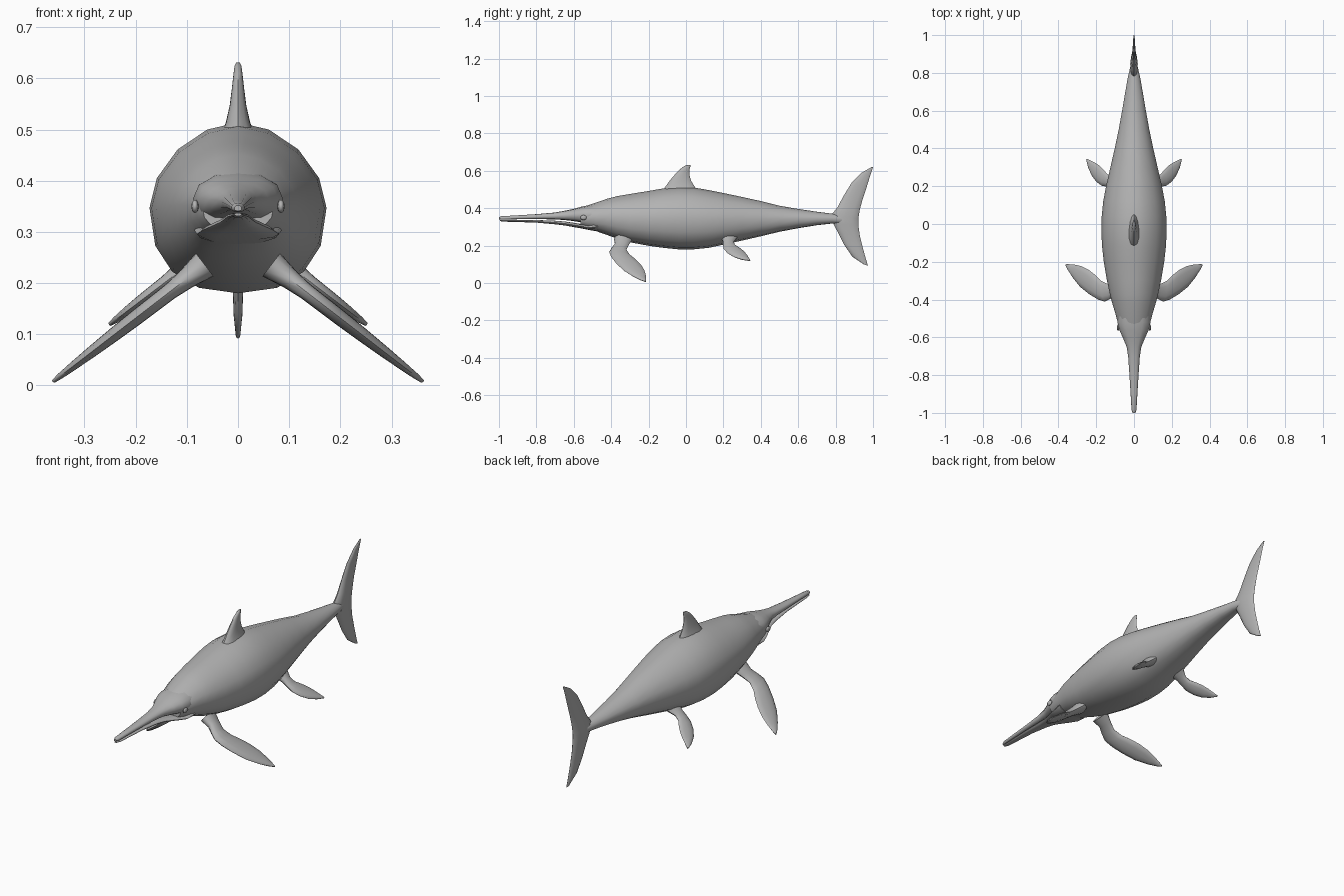
import bpy, bmesh, math
from mathutils import Vector

skin = bpy.data.materials.new("grey skin")
skin.diffuse_color = (0.45, 0.45, 0.45, 1)


def loft(name, rings, mirror=False):
    """Skin a list of equal rings and close both ends."""
    bm = bmesh.new()
    rows = [[bm.verts.new(p) for p in ring] for ring in rings]
    n = len(rows[0])
    for a, b in zip(rows, rows[1:]):
        for i in range(n):
            j = (i + 1) % n
            bm.faces.new((a[i], a[j], b[j], b[i]))
    bm.faces.new(rows[0])
    bm.faces.new(rows[-1])
    bmesh.ops.recalc_face_normals(bm, faces=bm.faces)
    mesh = bpy.data.meshes.new(name)
    bm.to_mesh(mesh)
    bm.free()
    mesh.materials.append(skin)
    ob = bpy.data.objects.new(name, mesh)
    bpy.context.collection.objects.link(ob)
    if mirror:
        ob.modifiers.new("mirror", 'MIRROR')
    bpy.ops.object.select_all(action='DESELECT')
    ob.select_set(True)
    bpy.context.view_layer.objects.active = ob
    bpy.ops.object.shade_smooth_by_angle(angle=math.radians(50))
    return ob


def power(v, e):
    return math.copysign(abs(v) ** e, v)


def trunk(name, stations, sides=16, low=0.85, high=1.1):
    """Rings across y from (y, half width, top, bottom)."""
    rings = []
    for y, w, top, bot in stations:
        ring = []
        for i in range(sides):
            a = 2 * math.pi * i / sides
            c, s = math.cos(a), math.sin(a)
            e = high if s > 0 else low
            ring.append((w * power(c, e), y,
                         (top + bot) / 2 + (top - bot) / 2 * power(s, e)))
        rings.append(ring)
    return loft(name, rings)


def fin(name, stations, normal, mirror=False):
    """Thin blade from (leading point, trailing point, thickness)."""
    n = Vector(normal).normalized()
    rings = []
    for lead, trail, t in stations:
        lead, trail = Vector(lead), Vector(trail)
        ring = []
        for i in range(12):
            a = 2 * math.pi * i / 12
            u = (1 - math.cos(a)) / 2
            ring.append(lead.lerp(trail, u) + n * (t / 2 * math.sin(a) * (1.15 - 0.4 * u)))
        rings.append(ring)
    return loft(name, rings, mirror)


# Body, from the back of the head to the tail stem
trunk("body", [
    (-.565, .070, .400, .300), (-.53, .084, .414, .290), (-.48, .097, .430, .277),
    (-.42, .115, .451, .256), (-.37, .128, .464, .238), (-.30, .143, .476, .218),
    (-.20, .160, .492, .199), (-.12, .169, .506, .188), (-.04, .173, .514, .180),
    (.04, .171, .511, .180), (.12, .163, .497, .188), (.20, .148, .481, .205),
    (.30, .125, .460, .227), (.40, .102, .438, .250), (.50, .081, .413, .274),
    (.60, .063, .396, .293), (.70, .046, .381, .309), (.78, .032, .371, .318),
    (.83, .020, .365, .318), (.88, .009, .355, .320)])

# Long beak: upper and lower jaw with a narrow gap
trunk("upper_jaw", [
    (-1.0, .007, .352, .341), (-.985, .013, .357, .339), (-.90, .018, .362, .341),
    (-.80, .024, .368, .342), (-.70, .031, .377, .340), (-.65, .039, .386, .337),
    (-.60, .060, .397, .331), (-.56, .078, .408, .324), (-.52, .088, .416, .314),
    (-.47, .085, .422, .310)], 12, 0.7, 0.95)
trunk("lower_jaw", [
    (-.995, .007, .337, .331), (-.97, .012, .336, .328), (-.80, .020, .337, .323),
    (-.70, .028, .333, .314), (-.65, .035, .329, .308), (-.60, .053, .322, .299),
    (-.56, .069, .315, .292), (-.52, .080, .308, .284), (-.47, .085, .330, .275)],
    12, 0.95, 0.7)

# Eyes: eyelid mound on each side of the head
bm = bmesh.new()
bmesh.ops.create_uvsphere(bm, u_segments=12, v_segments=8, radius=1)
for v in bm.verts:
    v.co = Vector((.084 + .007 * v.co.x, -.548 + .017 * v.co.y, .350 + .013 * v.co.z))
mesh = bpy.data.meshes.new("eyes")
bm.to_mesh(mesh)
bm.free()
mesh.materials.append(skin)
mesh.shade_smooth()
eyes = bpy.data.objects.new("eyes", mesh)
bpy.context.collection.objects.link(eyes)
eyes.modifiers.new("mirror", 'MIRROR')

# Dorsal fin
fin("dorsal_fin", [
    ((0, -.13, .485), (0, .07, .485), .075), ((0, -.11, .515), (0, .048, .513), .050),
    ((0, -.085, .550), (0, .028, .545), .034), ((0, -.055, .585), (0, .018, .578), .025),
    ((0, -.030, .610), (0, .018, .604), .019), ((0, -.008, .626), (0, .023, .622), .014),
    ((0, .008, .631), (0, .023, .631), .008)], (1, 0, 0))

# Crescent tail fluke, from upper tip to lower tip
fin("tail_fluke", [
    ((0, .995, .622), (0, 1.0, .619), .006), ((0, .94, .590), (0, .985, .575), .011),
    ((0, .885, .535), (0, .965, .510), .016), ((0, .845, .470), (0, .945, .450), .022),
    ((0, .810, .405), (0, .930, .395), .032), ((0, .775, .362), (0, .921, .345), .042),
    ((0, .785, .322), (0, .922, .305), .038), ((0, .815, .265), (0, .930, .250), .028),
    ((0, .845, .205), (0, .945, .190), .022), ((0, .890, .140), (0, .960, .135), .018),
    ((0, .950, .100), (0, .973, .092), .009)], (1, 0, 0))


# Flippers lie in planes sloping down and outward
def flipper(name, slope, x0, z0, outline):
    def at(x, y):
        return (x, y, z0 - slope * (x - x0))
    fin(name, [(at(*a), at(*b), t) for a, b, t in outline], (slope, 0, 1), True)


flipper("front_flippers", .77, .07, .232, [
    ((.065, -.385), (.065, -.285), .060), ((.100, -.380), (.105, -.305), .042),
    ((.128, -.398), (.140, -.318), .034), ((.155, -.411), (.175, -.300), .033),
    ((.190, -.400), (.205, -.270), .032), ((.235, -.373), (.240, -.243), .029),
    ((.285, -.333), (.280, -.223), .024), ((.325, -.283), (.315, -.215), .018),
    ((.350, -.243), (.342, -.213), .013), ((.362, -.218), (.357, -.213), .008)])
flipper("rear_flippers", .76, .25, .120, [
    ((.085, .185), (.085, .275), .050), ((.115, .198), (.118, .255), .034),
    ((.140, .198), (.140, .262), .027), ((.168, .201), (.160, .287), .025),
    ((.198, .222), (.182, .308), .023), ((.224, .256), (.207, .325), .019),
    ((.242, .298), (.230, .336), .014), ((.252, .340), (.247, .344), .008)])
